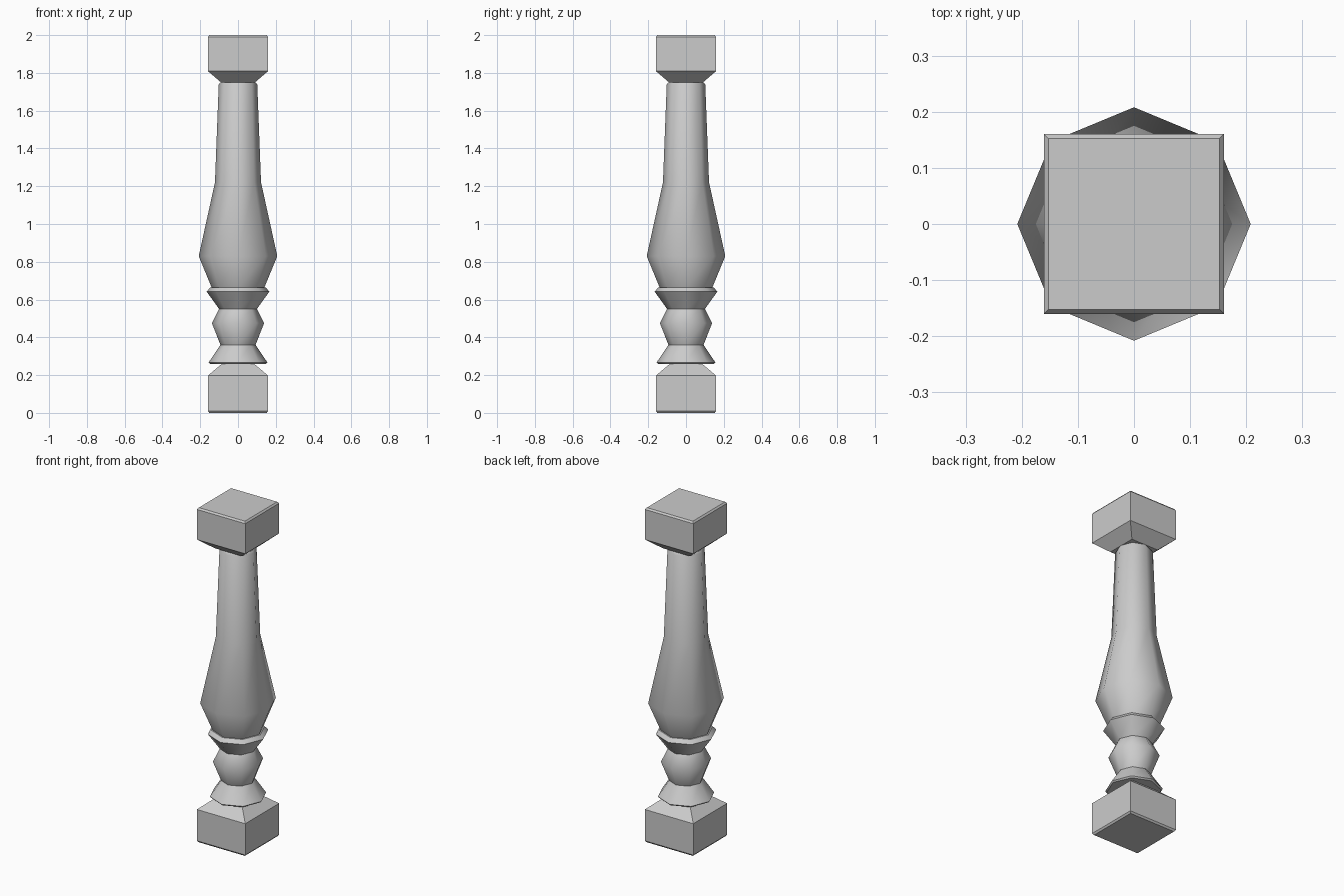
import bpy, bmesh
from math import cos, sin, pi, radians

if "Cube" in bpy.data.objects:
    bpy.data.objects.remove(bpy.data.objects["Cube"])


def turned(name, profile, sides, phase=0.0, scale=1.0, smooth=None):
    """Stack rings of (radius, z) into a closed solid."""
    bm = bmesh.new()
    rings = []
    for r, z in profile:
        rings.append([bm.verts.new((r * scale * cos(phase + 2 * pi * i / sides),
                                    r * scale * sin(phase + 2 * pi * i / sides), z))
                      for i in range(sides)])
    for a, b in zip(rings, rings[1:]):
        for i in range(sides):
            j = (i + 1) % sides
            bm.faces.new((a[i], a[j], b[j], b[i]))
    bm.faces.new(rings[0][::-1])
    bm.faces.new(rings[-1])
    bmesh.ops.recalc_face_normals(bm, faces=bm.faces[:])
    mesh = bpy.data.meshes.new(name)
    bm.to_mesh(mesh)
    bm.free()
    ob = bpy.data.objects.new(name, mesh)
    bpy.context.collection.objects.link(ob)
    if smooth:
        bpy.ops.object.select_all(action='DESELECT')
        ob.select_set(True)
        bpy.context.view_layer.objects.active = ob
        bpy.ops.object.shade_smooth_by_angle(angle=radians(smooth))
    return ob


# Square end blocks, chamfered outside and tapered towards the shaft
block = [(0.152, 0.0), (0.16, 0.01), (0.16, 0.197), (0.085, 0.26)]
turned("base_block", block, 4, pi / 4, 2 ** 0.5)
turned("top_block", [(r, 2.0 - z) for r, z in block[:2]] +
       [(0.16, 1.81), (0.09, 1.75)], 4, pi / 4, 2 ** 0.5)

# Eight-sided turned foot and collars
turned("turned_collars",
       [(0.147, 0.26), (0.155, 0.268), (0.093, 0.36), (0.138, 0.475),
        (0.10, 0.55), (0.166, 0.642), (0.147, 0.664)], 8, smooth=45)

# Eight-sided swelling shaft
turned("shaft",
       [(0.138, 0.66), (0.208, 0.83), (0.122, 1.22),
        (0.102, 1.738), (0.093, 1.75)], 8, smooth=45)
